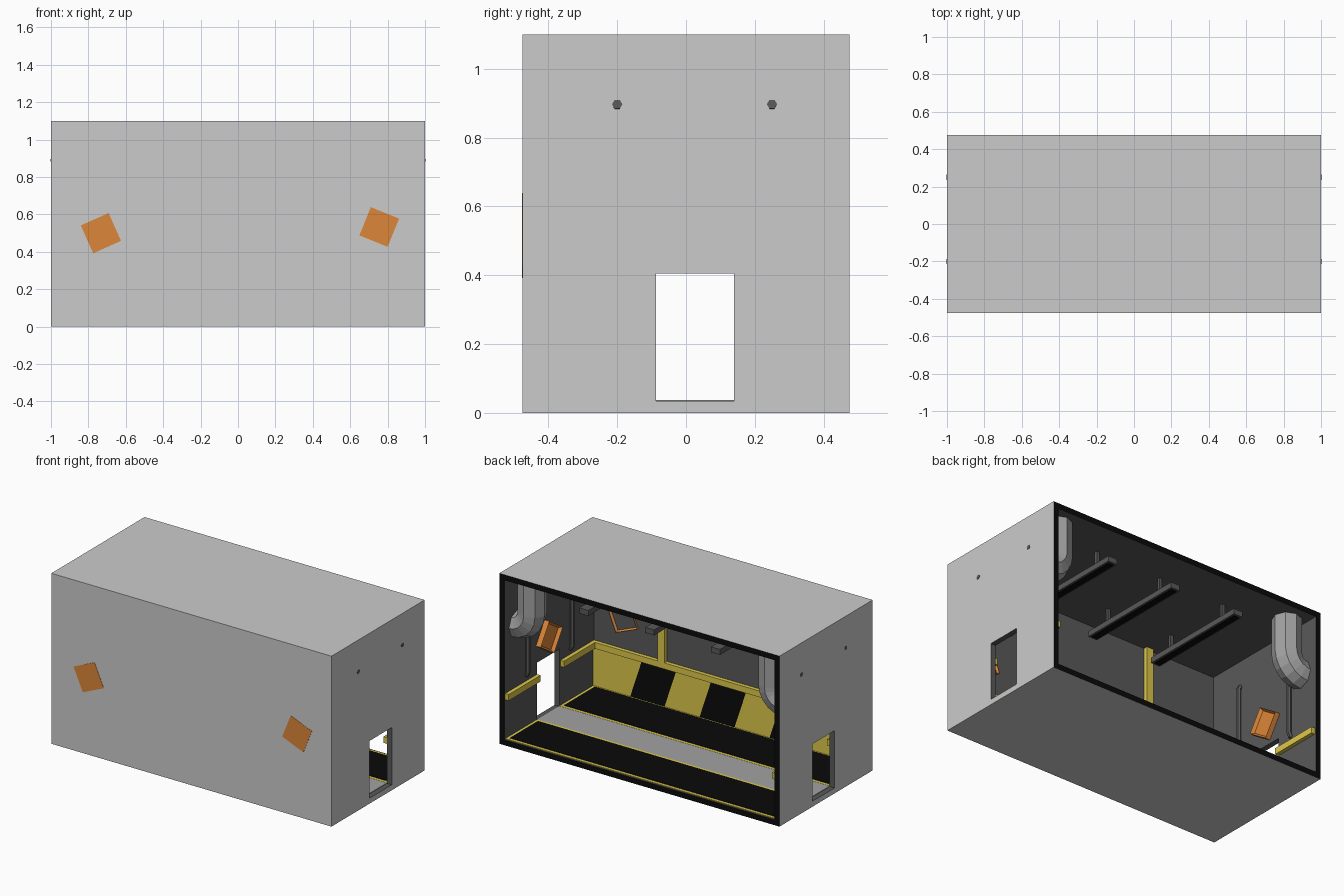
import bpy, bmesh, math
from mathutils import Matrix, Vector

if "Cube" in bpy.data.objects:
    bpy.data.objects.remove(bpy.data.objects["Cube"])


def material(name, rgb):
    m = bpy.data.materials.new(name)
    m.diffuse_color = (*rgb, 1)
    m.use_nodes = True
    m.node_tree.nodes["Principled BSDF"].inputs["Base Color"].default_value = m.diffuse_color
    return m


GREY = material("outer_grey", (0.8, 0.8, 0.8))
DARK = material("dark_lining", (0.1, 0.1, 0.1))
BLACK = material("black", (0.003, 0.003, 0.003))
MID = material("mid_grey", (0.36, 0.36, 0.36))
YELLOW = material("yellow", (0.72, 0.58, 0.07))
ORANGE = material("orange", (0.72, 0.24, 0.04))


def finish(name, bm, mat):
    bmesh.ops.recalc_face_normals(bm, faces=bm.faces)
    me = bpy.data.meshes.new(name)
    bm.to_mesh(me)
    bm.free()
    ob = bpy.data.objects.new(name, me)
    bpy.context.collection.objects.link(ob)
    if mat:
        me.materials.append(mat)
    return ob


def box(name, lo, hi, mat=None):
    lo, hi = Vector(lo), Vector(hi)
    bm = bmesh.new()
    bmesh.ops.create_cube(bm, size=1)
    bmesh.ops.scale(bm, vec=hi - lo, verts=bm.verts)
    bmesh.ops.translate(bm, vec=(lo + hi) / 2, verts=bm.verts)
    return finish(name, bm, mat)


def tube(name, pts, radius, mat, res):
    cu = bpy.data.curves.new(name, 'CURVE')
    cu.dimensions = '3D'
    cu.bevel_depth, cu.bevel_resolution, cu.use_fill_caps = radius, res, True
    sp = cu.splines.new('POLY')
    sp.points.add(len(pts) - 1)
    for p, co in zip(sp.points, pts):
        p.co = (*co, 1)
    sp.use_smooth = False
    ob = bpy.data.objects.new(name, cu)
    bpy.context.collection.objects.link(ob)
    cu.materials.append(mat)
    bpy.ops.object.select_all(action='DESELECT')
    ob.select_set(True)
    bpy.context.view_layer.objects.active = ob
    bpy.ops.object.convert(target='MESH')


def tray(name, matrix, size, depth):
    """Square panel facing local +z with a raised rim."""
    bm = bmesh.new()
    bmesh.ops.create_cube(bm, size=1)
    bmesh.ops.scale(bm, vec=(size, size, depth), verts=bm.verts)
    bm.normal_update()
    top = [f for f in bm.faces if f.normal.z > 0.9]
    bmesh.ops.inset_region(bm, faces=top, thickness=0.018)
    bmesh.ops.translate(bm, vec=(0, 0, -0.02), verts=top[0].verts)
    bmesh.ops.transform(bm, matrix=matrix, verts=bm.verts)
    finish(name, bm, ORANGE)


X, Y, H, T = 1.0, 0.475, 1.1, 0.035
XI, YI, ZI = X - T, Y - T, H - T
D0, D1 = -0.087, 0.14   # doorway sides

# Room shell: hollow box open at the back, doorways at both ends
room = box("room_shell", (-X, -Y, 0), (X, Y, H))
cutters = [box("hollow_cutter", (-XI, -YI, T), (XI, Y + 0.2, ZI)),
           box("doorway_cutter", (-1.2, D0, T), (1.2, D1, 0.405))]
bpy.context.view_layer.objects.active = room
for c in cutters:
    mod = room.modifiers.new("cut", 'BOOLEAN')
    mod.operation, mod.solver, mod.object = 'DIFFERENCE', 'EXACT', c
    bpy.ops.object.modifier_apply(modifier=mod.name)
for c in cutters:
    bpy.data.objects.remove(c)
room.data.materials.clear()
for m in (GREY, DARK, BLACK):
    room.data.materials.append(m)
for f in room.data.polygons:
    n = f.normal
    c = room.data.vertices[f.vertices[0]].co
    outer = ((abs(n.x) > .9 and abs(c.x) > X - .01) or (n.y < -.9 and c.y < -Y + .01)
             or (abs(n.z) > .9 and (c.z < .01 or c.z > H - .01)))
    f.material_index = 2 if n.y > .9 and c.y > Y - .01 else 0 if outer else 1

# Floor: grey walkway between two black panels with yellow borders
box("walkway", (-XI, D0, T), (XI, D1, T + 0.003), MID)
for name, y0, y1 in (("front", -YI, D0), ("back", D1, Y - 0.01)):
    box(name + "_floor_border", (-XI, y0, T), (XI, y1, T + 0.004), YELLOW)
    box(name + "_floor_panel", (-XI + .02, y0 + .02, T), (XI - .02, y1 - .02, T + .007), BLACK)

# Slanted hazard stripes along the front wall
edges = [-XI, -0.835, -0.585, -0.335, -0.085, 0.165, 0.415, 0.66, XI]
for i in range(8):
    a, b = edges[i], edges[i + 1]
    sa = 0 if i == 0 else 0.042
    sb = 0 if i == 7 else 0.042
    bm = bmesh.new()
    face = bm.faces.new([bm.verts.new((x, -YI, z)) for x, z in
                         ((a + sa, T), (b + sb, T), (b - sb, .29), (a - sa, .29))])
    ext = bmesh.ops.extrude_face_region(bm, geom=[face])
    bmesh.ops.translate(bm, vec=(0, 0.008, 0),
                        verts=[v for v in ext["geom"] if isinstance(v, bmesh.types.BMVert)])
    finish("hazard_stripe", bm, YELLOW if i % 2 else BLACK)
box("front_rail", (-XI, -YI, .29), (XI, -YI + .025, .33), YELLOW)

# Wall posts
for x in (-.47, .47):
    box("wall_post", (x - .025, -YI, .33), (x + .025, -YI + .025, ZI), YELLOW)

# Ceiling beams on hangers
for x in (-.47, 0, .47):
    box("ceiling_beam", (x - .032, -.37, .935), (x + .032, .37, .97), DARK)
    box("beam_underside", (x - .02, -.355, .93), (x + .02, .355, .936), BLACK)
    for y in (-.23, .23):
        box("beam_hanger", (x - .01, y - .01, .97), (x + .01, y + .01, ZI), DARK)

# End walls: rails, cables and elbow ducts, mirrored
for s in (-1, 1):
    for y0, y1 in ((-YI, D0 - .01), (D1, Y - .01)):
        xs = sorted((s * XI, s * (XI - .025)))
        box("side_rail", (xs[0], y0, .29), (xs[1], y1, .33), YELLOW)
    for y in (-.2, .25):
        tube("wall_cable", [(s * x, y, z) for x, z in
             ((1.001, .897), (.965, .894), (.952, .875), (.952, .39), (.962, .37), (.98, .365))],
             .015, DARK, 1)
    R = .105
    arc = [(.86 + R - R * math.cos(t), .735 + R - R * math.sin(t))
           for t in (math.pi / 2 * k / 5 for k in range(6))]
    tube("elbow_duct", [(s * x, .34, z) for x, z in [(.86, ZI + .005)] + arc + [(.975, .735)]],
         .088, MID, 2)

# Orange tilted wall panels: two on the front wall, one above each doorway
for x, z, a in ((-.733, .5, 24), (.755, .533, -22)):
    m = (Matrix.Translation((x, -.4515, z)) @ Matrix.Rotation(math.radians(-a), 4, 'Y')
         @ Matrix.Rotation(math.radians(-90), 4, 'X'))
    tray("front_wall_panel", m, .163, .05)
for s in (-1, 1):
    m = (Matrix.Translation((s * .955, .04, .54)) @ Matrix.Rotation(math.radians(s * 33), 4, 'X')
         @ Matrix.Rotation(math.radians(-90 * s), 4, 'Y'))
    tray("doorway_panel", m, .163, .05)
